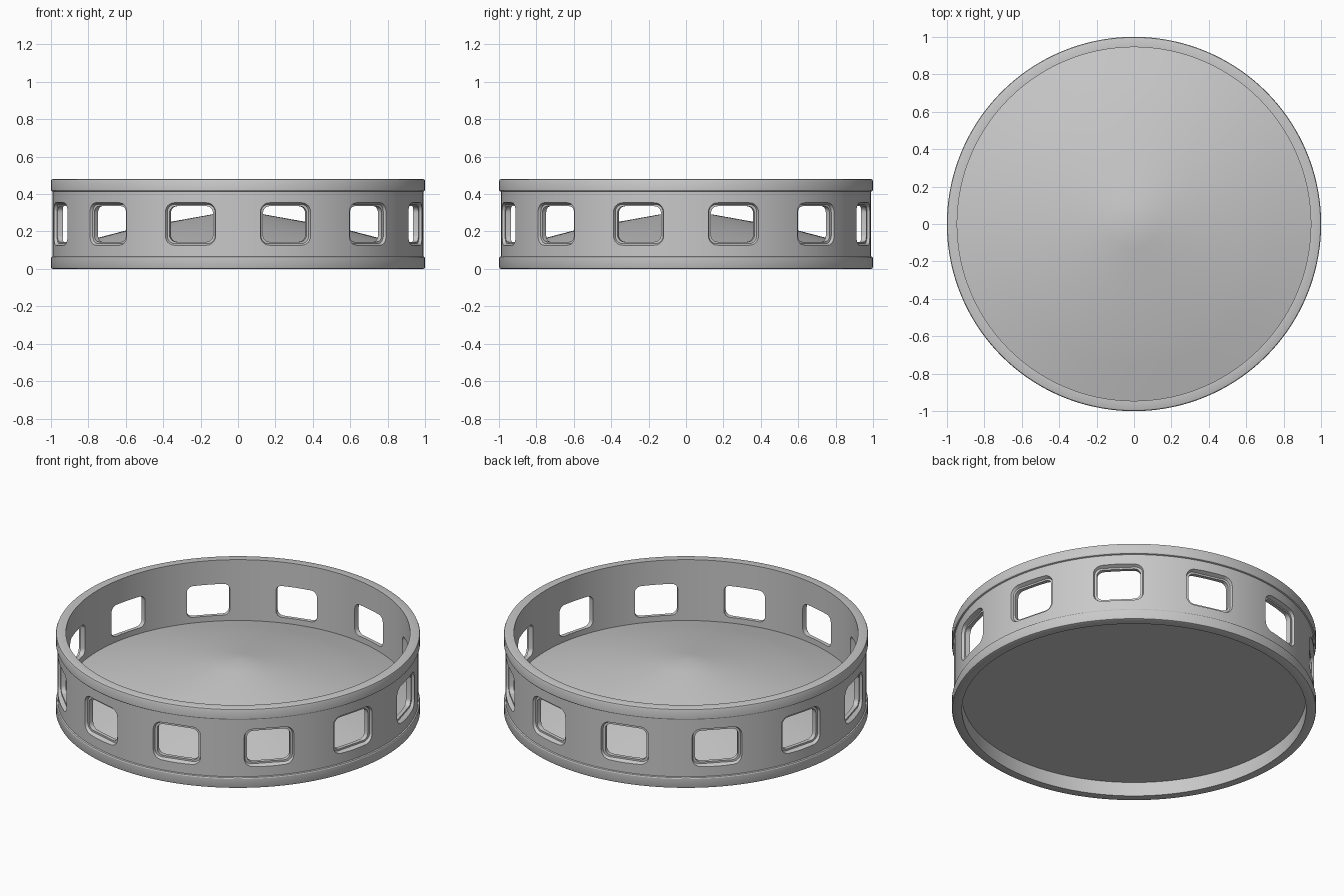
import bpy
import bmesh
from math import pi, cos, sin, radians
from mathutils import Matrix, Vector

SEGMENTS = 144
HEIGHT = 0.48
WINDOWS = 12

if "Cube" in bpy.data.objects:
    bpy.data.objects.remove(bpy.data.objects["Cube"])

grey = bpy.data.materials.new("plain_grey")
grey.use_nodes = True
colour = (0.58, 0.58, 0.58, 1)
grey.diffuse_color = colour
grey.node_tree.nodes["Principled BSDF"].inputs["Base Color"].default_value = colour


def make_object(name, bm):
    bmesh.ops.recalc_face_normals(bm, faces=bm.faces)
    mesh = bpy.data.meshes.new(name)
    bm.to_mesh(mesh)
    bm.free()
    obj = bpy.data.objects.new(name, mesh)
    bpy.context.collection.objects.link(obj)
    mesh.materials.append(grey)
    return obj


def lathe(name, profile, closed):
    """Turn a (radius, height) profile around the z axis."""
    bm = bmesh.new()
    verts = [bm.verts.new((r, 0, z)) for r, z in profile]
    edges = [bm.edges.new(pair) for pair in zip(verts, verts[1:])]
    if closed:
        edges.append(bm.edges.new((verts[-1], verts[0])))
    bmesh.ops.spin(bm, geom=verts + edges, cent=(0, 0, 0), axis=(0, 0, 1),
                   angle=2 * pi, steps=SEGMENTS, use_merge=True)
    bmesh.ops.remove_doubles(bm, verts=bm.verts, dist=0.0001)
    return make_object(name, bm)


def rounded_rect(width, height, radius, steps=6):
    points = []
    for corner, (sx, sy) in enumerate([(1, 1), (-1, 1), (-1, -1), (1, -1)]):
        for i in range(steps + 1):
            a = (corner + i / steps) * pi / 2
            points.append((sx * (width / 2 - radius) + radius * cos(a),
                           sy * (height / 2 - radius) + radius * sin(a)))
    return points


def window_cutter(name, near, far):
    """Ring of prisms; near and far are (distance, width, height, corner)."""
    bm = bmesh.new()
    for k in range(WINDOWS):
        turn = Matrix.Rotation(radians(15) + k * 2 * pi / WINDOWS, 3, 'Z')
        loops = [[bm.verts.new(turn @ Vector((d, u, HEIGHT / 2 + v)))
                  for u, v in rounded_rect(w, h, c)] for d, w, h, c in (near, far)]
        inner, outer = loops
        bm.faces.new(inner)
        bm.faces.new(outer)
        for i in range(len(inner)):
            j = (i + 1) % len(inner)
            bm.faces.new((inner[i], inner[j], outer[j], outer[i]))
    obj = make_object(name, bm)
    obj.hide_render = True
    return obj


def activate(obj):
    bpy.ops.object.select_all(action='DESELECT')
    obj.select_set(True)
    bpy.context.view_layer.objects.active = obj


def cut(target, cutter):
    mod = target.modifiers.new("cut", 'BOOLEAN')
    mod.operation = 'DIFFERENCE'
    mod.solver = 'EXACT'
    mod.object = cutter
    activate(target)
    bpy.ops.object.modifier_apply(modifier=mod.name)
    bpy.data.objects.remove(cutter)


# Ring wall with a rounded lip at the bottom and the top
lower = [(0.945, 0), (0.99, 0), (0.997, 0.003), (1, 0.01),
         (1, 0.058), (0.997, 0.064), (0.99, 0.067)]
upper = [(r, HEIGHT - z) for r, z in reversed(lower)]
ring_wall = lathe("ring_wall", lower + upper, True)

# Stepped window frames, then the openings through the wall
cut(ring_wall, window_cutter("frame_cutter", (0.966, 0.265, 0.21, 0.042),
                             (1.03, 0.32, 0.265, 0.065)))
cut(ring_wall, window_cutter("opening_cutter", (0.85, 0.24, 0.19, 0.035),
                             (1.05, 0.24, 0.19, 0.035)))

# Domed floor with a flat underside
floor = lathe("domed_floor", [(0, 0.313), (0.13, 0.293), (0.37, 0.25), (0.6, 0.205),
                              (0.75, 0.166), (0.95, 0.11), (0.95, 0.085), (0, 0.085)], False)

for part in (ring_wall, floor):
    activate(part)
    bpy.ops.object.shade_smooth_by_angle(angle=radians(25))
